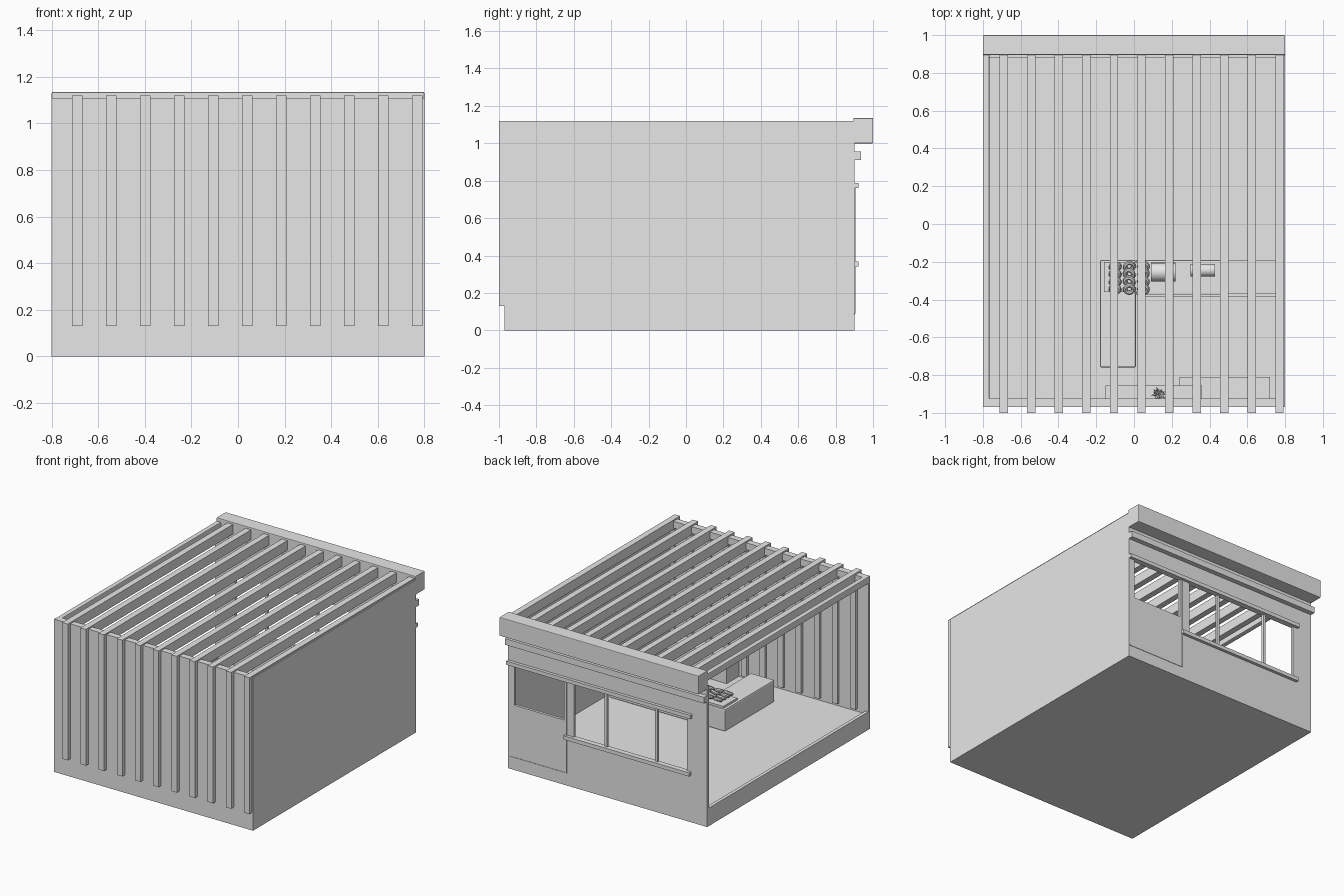
import bpy
import math
import random

random.seed(3)
if "Cube" in bpy.data.objects:
    bpy.data.objects.remove(bpy.data.objects["Cube"], do_unlink=True)

clay = bpy.data.materials.new("plain_grey")
clay.use_nodes = True
clay.diffuse_color = (0.8, 0.8, 0.8, 1)
clay.node_tree.nodes["Principled BSDF"].inputs["Base Color"].default_value = (0.8, 0.8, 0.8, 1)


def finish(name, smooth=False):
    ob = bpy.context.object
    ob.name = name
    ob.data.materials.append(clay)
    if smooth:
        bpy.ops.object.shade_smooth_by_angle()
    return ob


def box(name, x, y, z, bevel=0):
    """Box from (low, high) ranges on each axis."""
    mid = [(a + b) / 2 for a, b in (x, y, z)]
    bpy.ops.mesh.primitive_cube_add(size=1, location=mid)
    ob = finish(name)
    ob.scale = [b - a for a, b in (x, y, z)]
    bpy.ops.object.transform_apply(location=False, rotation=False, scale=True)
    if bevel:
        mod = ob.modifiers.new("soft_edge", "BEVEL")
        mod.width = bevel
        mod.segments = 2
    return ob


def cylinder(name, radius, depth, loc, rot=(0, 0, 0)):
    bpy.ops.mesh.primitive_cylinder_add(vertices=24, radius=radius, depth=depth,
                                        location=loc, rotation=rot)
    return finish(name, True)


# Shell: floor, curb, solid side, front wall
FLOOR = 0.11
FRONT, BACK = -0.97, 0.9
box("floor_slab", (-0.8, 0.8), (FRONT, BACK), (0, FLOOR))
box("open_side_curb", (-0.8, -0.775), (FRONT, BACK), (FLOOR, 0.13))
box("solid_side_wall", (0.78, 0.8), (FRONT, BACK), (FLOOR, 1.11))
box("front_wall", (-0.8, 0.78), (FRONT, FRONT + 0.02), (FLOOR, 1.11))
box("open_side_top_rail", (-0.8, -0.765), (FRONT, BACK), (1.06, 1.11), 0.005)
box("front_top_rail", (-0.77, 0.78), (FRONT + 0.02, FRONT + 0.045), (1.06, 1.11))

# Slats: each has a roof beam and a front upright
for i in range(11):
    x = -0.69 + i * 0.146
    span = (x - 0.022, x + 0.022)
    box(f"roof_beam_{i + 1}", span, (-1, BACK), (1.05, 1.12))
    box(f"front_slat_{i + 1}", span, (-1, -0.93), (0.13, 1.05))

# Back wall, pieced around the hatch and the wide window
WALL = (BACK - 0.02, BACK)
SILL, HEAD = 0.365, 0.76
box("back_wall_top", (-0.8, 0.78), WALL, (HEAD, 1.02))
box("back_wall_bottom", (-0.8, 0.78), WALL, (FLOOR, SILL))
box("back_wall_corner", (-0.8, -0.64), WALL, (SILL, HEAD))
box("back_wall_pier", (0.27, 0.35), WALL, (SILL, HEAD))
box("door_edge", (0.75, 0.78), WALL, (SILL, HEAD))
box("door_lower_panel", (0.35, 0.75), WALL, (SILL, 0.47))
for i, x in enumerate((0.015, -0.39)):
    box(f"window_mullion_{i + 1}", (x - 0.01, x + 0.01), WALL, (SILL, HEAD))

# Raised trim on the back
box("cornice", (-0.8, 0.8), (0.895, 1.0), (1.0, 1.135), 0.004)
box("upper_band", (-0.8, 0.8), (BACK, 0.935), (0.91, 0.955))
box("window_head_rail", (-0.68, 0.8), (BACK, 0.922), (0.76, 0.787))
box("window_sill_rail", (-0.67, 0.34), (BACK, 0.922), (0.34, 0.367))
box("door_jamb", (0.325, 0.335), (BACK, 0.906), (0.09, 0.76))
box("door_threshold", (0.33, 0.79), (BACK, 0.903), (0.085, 0.092))

# Counter with a return arm
TOP = 0.27
box("counter_arm", (-0.18, 0.01), (-0.76, -0.19), (FLOOR, TOP), 0.008)
box("counter_run", (0.01, 0.75), (-0.375, -0.19), (FLOOR, TOP), 0.008)
box("counter_lip", (0.05, 0.75), (-0.385, -0.37), (TOP - 0.02, TOP + 0.01))
box("counter_cabinet", (0.5, 0.75), (-0.37, -0.19), (TOP, TOP + 0.03))

# Tray of pastries
box("tray", (-0.16, 0.075), (-0.36, -0.2), (TOP, TOP + 0.015))
for col in range(3):
    for row in range(4):
        bpy.ops.mesh.primitive_torus_add(
            major_radius=0.022, minor_radius=0.012, major_segments=16, minor_segments=8,
            location=(-0.1 + col * 0.075, -0.345 + row * 0.04, TOP + 0.04),
            rotation=(0.5, random.uniform(-0.2, 0.2), 0))
        finish(f"pastry_{col + 1}_{row + 1}", True)

# Counter-top machines
cylinder("counter_drum", 0.05, 0.13, (0.155, -0.255, TOP + 0.05), (0, math.pi / 2, 0))
cylinder("counter_roll", 0.033, 0.13, (0.365, -0.245, TOP + 0.033), (0, math.pi / 2, 0))

# Front-wall bench and shelf with a small plant
box("bench", (0.24, 0.72), (-0.95, -0.81), (FLOOR, 0.3))
box("wall_shelf", (-0.15, 0.36), (-0.95, -0.855), (0.78, 0.8))
cylinder("plant_pot", 0.025, 0.05, (0.13, -0.9, 0.825))
for i in range(10):
    turn = i * 2.4
    reach = random.uniform(0.012, 0.028)
    bpy.ops.mesh.primitive_cone_add(
        vertices=5, radius1=0.012, radius2=0, depth=0.06,
        location=(0.13 + reach * math.cos(turn), -0.9 + reach * math.sin(turn), 0.87),
        rotation=(0, 0.7, turn))
    finish(f"leaf_{i + 1}")
